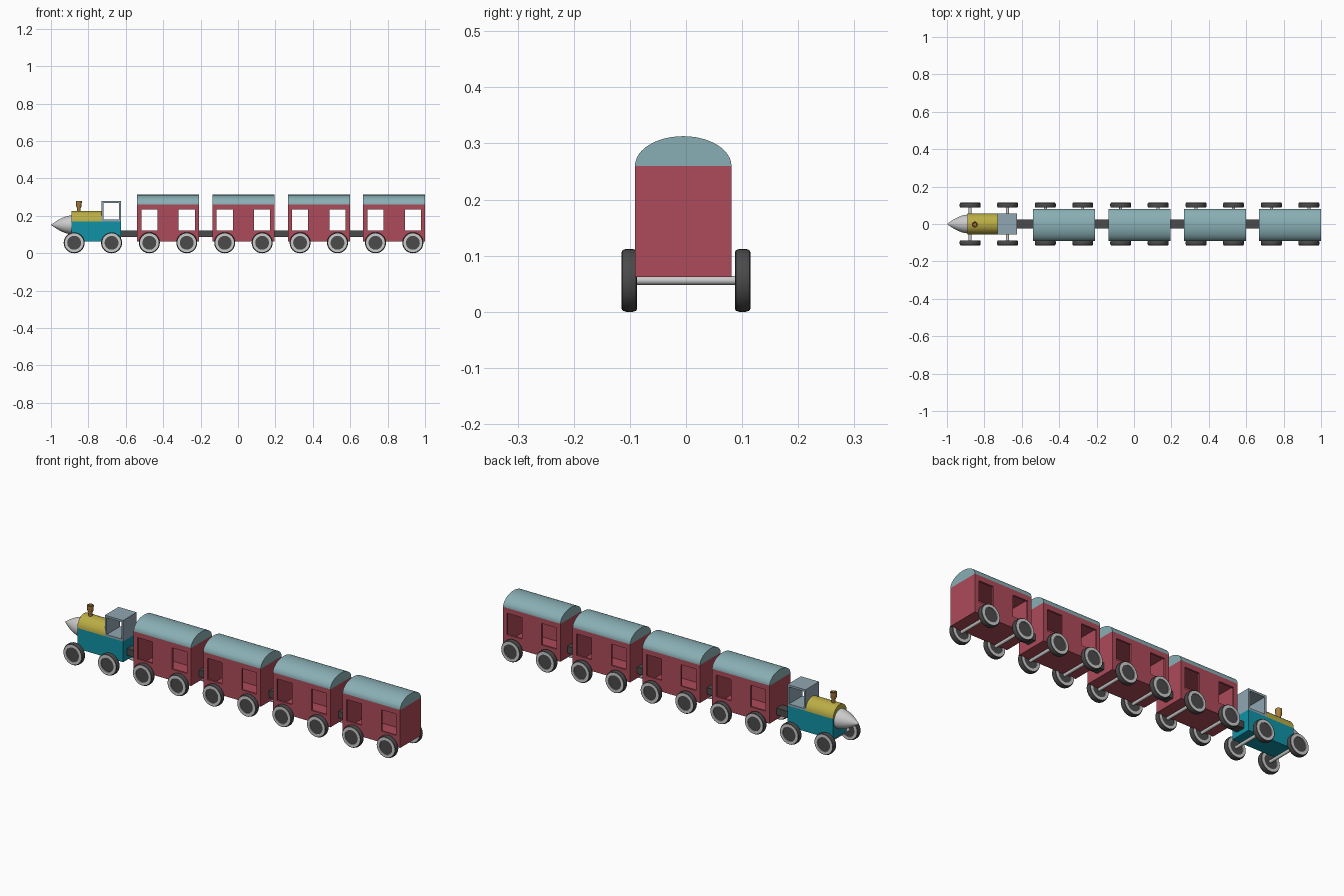
import bpy, bmesh
from math import pi, sin, cos
from mathutils import Matrix, Vector

if "Cube" in bpy.data.objects:
    bpy.data.objects.remove(bpy.data.objects["Cube"])


def material(name, rgb):
    m = bpy.data.materials.new(name)
    m.diffuse_color = (*rgb, 1)
    m.use_nodes = True
    m.node_tree.nodes["Principled BSDF"].inputs["Base Color"].default_value = m.diffuse_color
    return m


RED = material("red", (0.42, 0.07, 0.10))
TEAL = material("teal", (0.005, 0.29, 0.38))
YELLOW = material("yellow", (0.50, 0.42, 0.06))
ROOF = material("roof_blue", (0.25, 0.43, 0.46))
CAB = material("cab_blue", (0.28, 0.38, 0.44))
BRONZE = material("bronze", (0.42, 0.22, 0.05))
DARK = material("dark", (0.07, 0.07, 0.07))


def finish(name, bm, mat=None, smooth=False):
    bmesh.ops.recalc_face_normals(bm, faces=bm.faces)
    me = bpy.data.meshes.new(name)
    bm.to_mesh(me)
    bm.free()
    ob = bpy.data.objects.new(name, me)
    bpy.context.collection.objects.link(ob)
    if mat:
        me.materials.append(mat)
    if smooth:
        bpy.ops.object.select_all(action='DESELECT')
        ob.select_set(True)
        bpy.context.view_layer.objects.active = ob
        bpy.ops.object.shade_smooth_by_angle(angle=0.6)
    return ob


def box(name, x, y, z, mat=None):
    """Box from (min, max) pairs."""
    bm = bmesh.new()
    lo, hi = Vector((x[0], y[0], z[0])), Vector((x[1], y[1], z[1]))
    bmesh.ops.create_cube(bm, size=1, matrix=Matrix.Translation((lo + hi) / 2)
                          @ Matrix.Diagonal((*(hi - lo), 1)))
    return finish(name, bm, mat)


def lathe(name, profile, origin, axis, mat=None, closed=False, n=32):
    """Spin (radius, height) points around an axis through origin."""
    bm = bmesh.new()
    turn = Vector((0, 0, 1)).rotation_difference(Vector(axis)).to_matrix().to_4x4()
    vs = [bm.verts.new((r, 0, h)) for r, h in profile]
    es = [bm.edges.new(p) for p in zip(vs, vs[1:])]
    if closed:
        es.append(bm.edges.new((vs[-1], vs[0])))
    bmesh.ops.spin(bm, geom=vs + es, cent=(0, 0, 0), axis=(0, 0, 1),
                   angle=2 * pi, steps=n, use_duplicate=False)
    bmesh.ops.remove_doubles(bm, verts=bm.verts, dist=1e-5)
    bm.transform(Matrix.Translation(origin) @ turn)
    return finish(name, bm, mat, True)


def extrude_x(name, points, x0, x1, mat):
    """Extrude a (y, z) outline along x."""
    bm = bmesh.new()
    f = bm.faces.new([bm.verts.new((x0, y, z)) for y, z in points])
    new = bmesh.ops.extrude_face_region(bm, geom=[f])["geom"]
    bmesh.ops.translate(bm, vec=(x1 - x0, 0, 0),
                        verts=[g for g in new if isinstance(g, bmesh.types.BMVert)])
    return finish(name, bm, mat, True)


def cut(ob, cutters):
    bpy.ops.object.select_all(action='DESELECT')
    bpy.context.view_layer.objects.active = ob
    ob.select_set(True)
    for c in cutters:
        m = ob.modifiers.new("cut", 'BOOLEAN')
        m.operation, m.solver, m.object = 'DIFFERENCE', 'EXACT', c
        bpy.ops.object.modifier_apply(modifier=m.name)
        bpy.data.objects.remove(c)


def wheel_pair(label, x):
    z = 0.056
    lathe(label + "_axle", [(0, -0.09), (0.008, -0.09), (0.008, 0.09), (0, 0.09)],
          (x, 0, z), (0, 1, 0), n=16)
    for side, s in (("front", -1), ("back", 1)):
        o, ax = (x, s * 0.101, z), (0, s, 0)
        # tyre, pale rims on both faces and recessed dark disc
        lathe(f"{label}_{side}_tyre",
              [(0.050, -0.014), (0.054, -0.012), (0.056, -0.006), (0.056, 0.006),
               (0.054, 0.012), (0.050, 0.014)], o, ax, DARK, True)
        lathe(f"{label}_{side}_rim",
              [(0.037, -0.014), (0.050, -0.014), (0.050, 0.014), (0.037, 0.014)],
              o, ax, None, True)
        lathe(f"{label}_{side}_disc",
              [(0, -0.010), (0.038, -0.010), (0.038, 0.010), (0, 0.010)], o, ax, DARK)


def half_round(cy, cz, ry, rz, n=24):
    return [(cy + ry * cos(pi * i / n), cz + rz * sin(pi * i / n)) for i in range(n + 1)]


# engine
box("engine_body", (-0.89, -0.625), (-0.056, 0.056), (0.062, 0.17), TEAL)
extrude_x("engine_boiler", half_round(0, 0.17, 0.056, 0.056), -0.89, -0.73, YELLOW)
cab = box("engine_cab", (-0.73, -0.625), (-0.056, 0.056), (0.17, 0.28), CAB)
cut(cab, [box("cab_cutter", (-0.72, -0.635), (-0.1, 0.1), (0.181, 0.269))])
nose = [(0.05 * (1 - t ** 1.7), 0.11 * t) for t in (i / 12 for i in range(13))]
lathe("engine_nose", [(0, 0)] + nose, (-0.89, 0, 0.152), (-1, 0, 0))
lathe("engine_chimney", [(0, 0), (0.010, 0), (0.010, 0.022), (0.015, 0.032), (0.016, 0.06),
                         (0.011, 0.06), (0.009, 0.04), (0, 0.04)],
      (-0.851, -0.003, 0.22), (0, 0, 1), BRONZE, n=20)
wheel_pair("engine_leading", -0.876)
wheel_pair("engine_trailing", -0.676)

# four hollow carriages, each with a coupling ahead of it
Y0, Y1 = -0.091, 0.081
for i in range(4):
    c = -0.374 + 0.403 * i
    name = f"carriage_{i + 1}"
    body = box(name + "_body", (c - 0.166, c + 0.166), (Y0, Y1), (0.062, 0.26), RED)
    cutters = [box("room_cutter", (c - 0.156, c + 0.156), (Y0 + 0.01, Y1 - 0.01), (0.072, 0.25))]
    cutters += [box("window_cutter", (c + d - 0.043, c + d + 0.043), (-0.2, 0.2), (0.121, 0.233))
                for d in (-0.1, 0.1)]
    cut(body, cutters)
    extrude_x(name + "_roof", half_round((Y0 + Y1) / 2, 0.26, 0.086, 0.053),
              c - 0.166, c + 0.166, ROOF)
    box(name + "_coupling", (c - 0.255 if i == 0 else c - 0.24, c - 0.163),
        (-0.024, 0.024), (0.086, 0.121), DARK)
    for label, d in (("leading", -0.1), ("trailing", 0.1)):
        wheel_pair(f"{name}_{label}", c + d)
